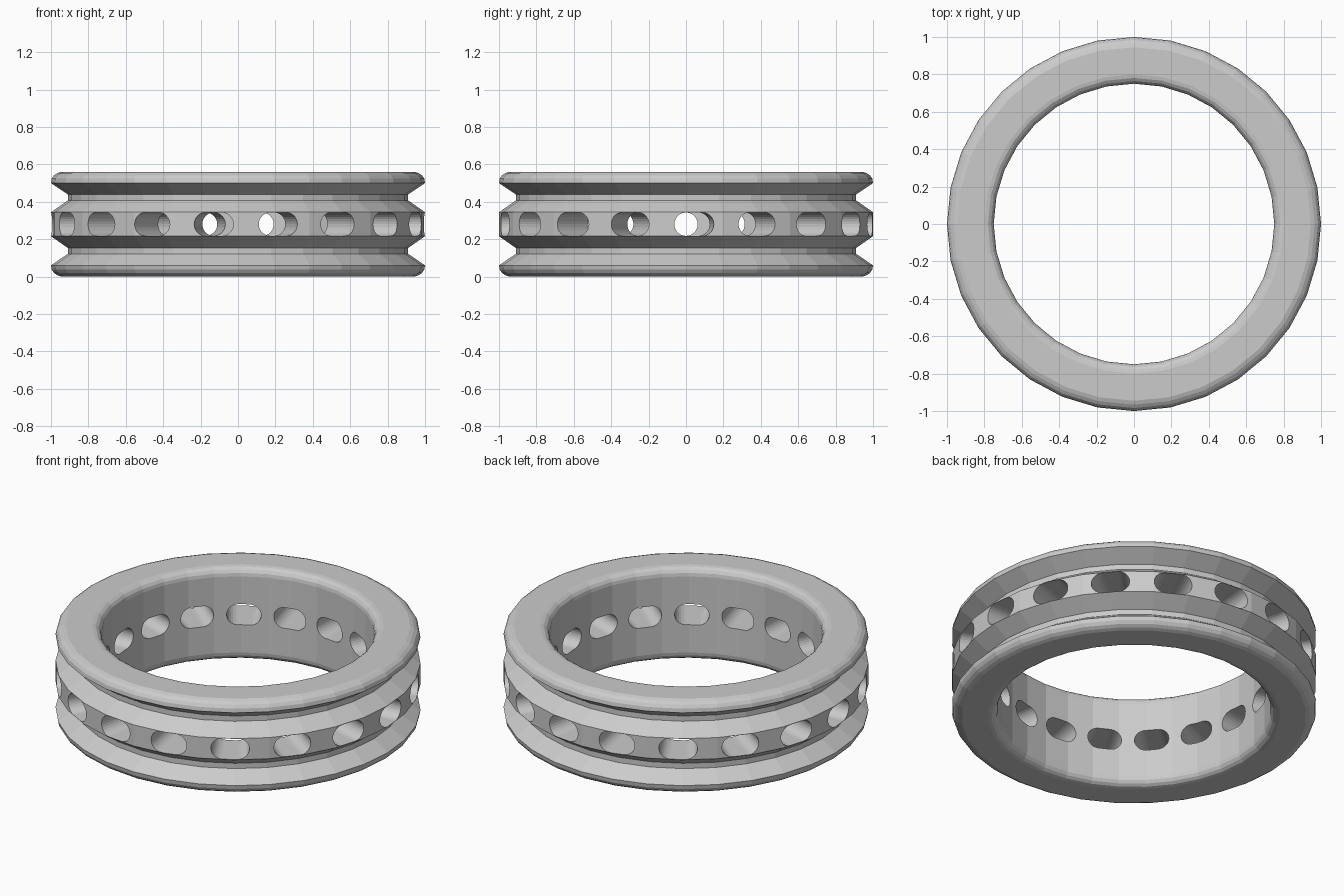
import bpy, bmesh, math

if "Cube" in bpy.data.objects:
    bpy.data.objects.remove(bpy.data.objects["Cube"])

H = 0.56          # ring height
MID = H / 2
SIDES = 32        # facets round the ring
SLOTS = 18

steel = bpy.data.materials.new("light_grey")
steel.diffuse_color = (0.6, 0.6, 0.6, 1)
steel.use_nodes = True
steel.node_tree.nodes["Principled BSDF"].inputs["Base Color"].default_value = steel.diffuse_color


def make_object(name, bm):
    bmesh.ops.recalc_face_normals(bm, faces=bm.faces[:])
    me = bpy.data.meshes.new(name)
    bm.to_mesh(me)
    bm.free()
    me.materials.append(steel)
    ob = bpy.data.objects.new(name, me)
    bpy.context.collection.objects.link(ob)
    return ob


def arc(cx, cz, r, a0, a1, n=4):
    return [(cx + r * math.cos(math.radians(a0 + (a1 - a0) * i / n)),
             cz + r * math.sin(math.radians(a0 + (a1 - a0) * i / n))) for i in range(n + 1)]


# Upper half of the section (radius, height above middle), mirrored for the lower half
groove = [(1.0, 0.064), (0.91, 0.127), (0.91, 0.159)]
upper = groove + arc(0.945, MID - 0.058, 0.055, 0, 90)
upper[3] = (1.0, MID - 0.06)
upper[-1] = (0.945, MID)
upper += arc(0.80, MID - 0.05, 0.05, 90, 180)
lower = [(r, -z) for r, z in reversed(upper)]
profile = [(r, z + MID) for r, z in upper + lower]

# Ring body: spin the section round z
bm = bmesh.new()
rings = []
for s in range(SIDES):
    a = 2 * math.pi * s / SIDES
    rings.append([bm.verts.new((r * math.cos(a), r * math.sin(a), z)) for r, z in profile])
n = len(profile)
for s in range(SIDES):
    A, B = rings[s], rings[(s + 1) % SIDES]
    for i in range(n):
        j = (i + 1) % n
        bm.faces.new((A[i], B[i], B[j], A[j]))
ring = make_object("grooved_ring", bm)

# Slot cutters: a round hole swept through five degrees, so it narrows inwards
HOLE, SWEEP, STEPS = 0.0625, math.radians(2.5), 14
bm = bmesh.new()
for k in range(SLOTS):
    a = 2 * math.pi * k / SLOTS + SWEEP
    ends = []
    for rad in (0.62, 1.1):
        half = rad * math.sin(SWEEP)
        loop = []
        for side, start in ((1, -90), (-1, 90)):
            for t, z in arc(side * half, MID, HOLE, start, start + 180, STEPS):
                loop.append(bm.verts.new((rad * math.cos(a) - t * math.sin(a),
                                          rad * math.sin(a) + t * math.cos(a), z)))
        ends.append(loop)
    A, B = ends
    m = len(A)
    for i in range(m):
        j = (i + 1) % m
        bm.faces.new((A[i], A[j], B[j], B[i]))
    bm.faces.new(list(reversed(A)))
    bm.faces.new(B)
cutter = make_object("slot_cutter", bm)
cutter.hide_render = True

# Cut the slots through the wall
mod = ring.modifiers.new("slots", 'BOOLEAN')
mod.operation = 'DIFFERENCE'
mod.solver = 'EXACT'
mod.object = cutter
bpy.context.view_layer.objects.active = ring
ring.select_set(True)
bpy.ops.object.modifier_apply(modifier=mod.name)
bpy.data.objects.remove(cutter, do_unlink=True)
